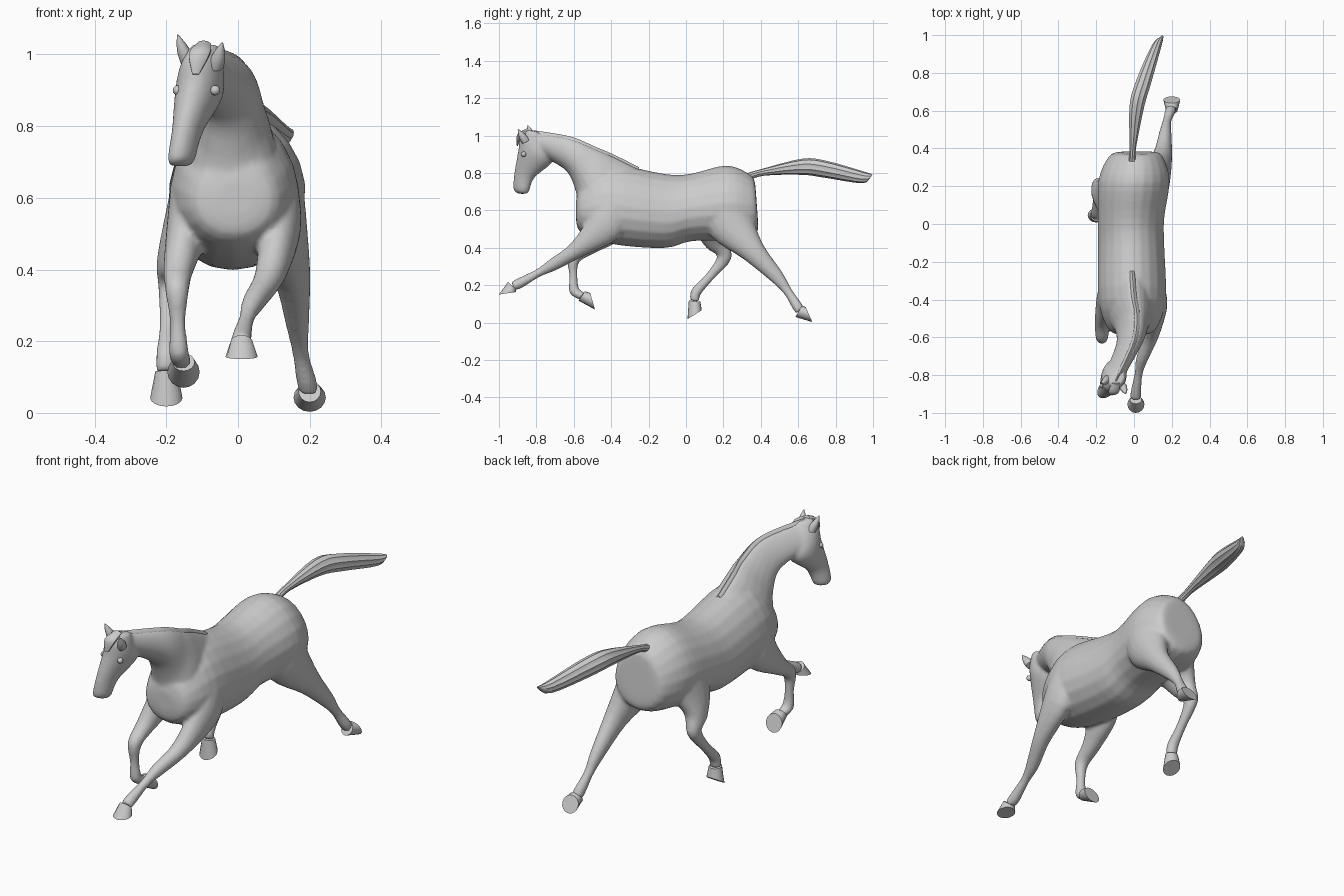
import bpy, bmesh
from math import cos, sin, pi, hypot
from mathutils import Vector

if "Cube" in bpy.data.objects:
    bpy.data.objects.remove(bpy.data.objects["Cube"])


def spline(rows, steps):
    """Smoothly interpolate section rows (Catmull-Rom)."""
    out, n = [], len(rows)
    for i in range(n - 1):
        p = [rows[max(0, min(n - 1, i + k))] for k in (-1, 0, 1, 2)]
        for s in range(steps):
            t = s / steps
            out.append([(2*b + (c-a)*t + (2*a-5*b+4*c-d)*t*t + (3*b-a-3*c+d)*t**3) / 2
                        for a, b, c, d in zip(*p)])
    return out + [list(rows[-1])]


def loft(name, rows, steps=4, sides=20, taper=0.0, groove=0.0):
    """Row = x, y, z of the upper point, y, z of the lower point, half width, x shift of the lower point."""
    bm = bmesh.new()
    rings = []
    for x, ya, za, yb, zb, w, dx in spline(rows, steps):
        a, b = Vector((x, ya, za)), Vector((x + dx, yb, zb))
        ring = []
        for k in range(sides):
            t = 2 * pi * k / sides
            side = Vector((w * sin(t) * (1 - taper * cos(t)), 0, 0))
            off = ((a - b) / 2 * cos(t) + side) * (1 - groove * (k % 2))
            ring.append(bm.verts.new((a + b) / 2 + off))
        rings.append(ring)
    for p, q in zip(rings, rings[1:]):
        for k in range(sides):
            j = (k + 1) % sides
            bm.faces.new((p[k], p[j], q[j], q[k]))
    bm.faces.new(rings[0])
    bm.faces.new(rings[-1])
    bmesh.ops.recalc_face_normals(bm, faces=bm.faces)
    me = bpy.data.meshes.new(name)
    bm.to_mesh(me)
    bm.free()
    ob = bpy.data.objects.new(name, me)
    bpy.context.collection.objects.link(ob)
    return ob


def shifted(rows, dx):
    return [(*r, dx) for r in rows]


def limb(name, path, depths, widths, **kw):
    """Tube along a path, with sections square to it in the side view."""
    rows = []
    for i, ((x, y, z), d, w) in enumerate(zip(path, depths, widths)):
        p, q = path[max(0, i - 1)], path[min(len(path) - 1, i + 1)]
        ty, tz = q[1] - p[1], q[2] - p[2]
        k = d / hypot(ty, tz)
        rows.append((x, y - tz * k, z + ty * k, y + tz * k, z - ty * k, w, 0))
    return loft(name, rows, **kw)


def select(obs):
    bpy.ops.object.select_all(action='DESELECT')
    for o in obs:
        o.select_set(True)
    bpy.context.view_layer.objects.active = obs[0]


# Torso from chest to rump
torso = loft("body", shifted([
    (-.01, -.588, .65, -.588, .55, .05), (-.01, -.555, .74, -.56, .48, .125),
    (-.01, -.40, .84, -.40, .42, .178), (-.015, -.10, .793, -.12, .398, .175),
    (-.015, .03, .797, .03, .435, .175), (0, .22, .84, .24, .44, .188),
    (.01, .35, .785, .37, .47, .14), (.02, .372, .72, .385, .54, .08)], 0), taper=.12)

# Neck, bending toward -x at the top
crest = [
    (-.01, -.25, .82, -.50, .47, .13, 0), (.0, -.38, .885, -.57, .60, .115, -.02),
    (.015, -.48, .928, -.592, .71, .085, -.045), (.0, -.62, .985, -.64, .81, .066, -.04),
    (-.095, -.83, 1.02, -.75, .88, .052, 0)]
neck = loft("neck", crest, steps=6, taper=.25)

# Head, poll to muzzle, turned a little
head = loft("head", shifted([
    (-.10, -.855, 1.03, -.79, 1.02, .04), (-.112, -.89, .985, -.74, .94, .06),
    (-.12, -.897, .92, -.715, .86, .066), (-.152, -.918, .80, -.81, .775, .042),
    (-.17, -.922, .71, -.84, .70, .036), (-.175, -.89, .688, -.86, .688, .018)], .022))

# Legs: one thickness rule for each pair, one path for each leg
fore = (.11, .097, .046, .034, .022, .028, .024), (.07, .06, .043, .033, .022, .028, .028)
hind = (.14, .125, .066, .039, .024, .028, .026), (.085, .088, .052, .032, .023, .028, .028)
legs = [
    limb("fore_leg_reaching", [(.10, -.38, .62), (.115, -.44, .51), (.09, -.59, .385), (.045, -.71, .31),
                               (.025, -.79, .265), (.01, -.89, .21), (.01, -.925, .195)], *fore),
    limb("fore_leg_folded", [(-.12, -.38, .62), (-.14, -.41, .51), (-.165, -.52, .405), (-.17, -.60, .34),
                             (-.168, -.602, .25), (-.165, -.597, .17), (-.158, -.555, .142)], *fore),
    limb("hind_leg_pushing", [(.095, .20, .66), (.105, .245, .52), (.15, .36, .38), (.166, .485, .245),
                              (.175, .545, .165), (.19, .59, .095), (.197, .61, .063)], *hind),
    limb("hind_leg_forward", [(-.095, .18, .66), (-.12, .15, .53), (-.175, .17, .42), (-.19, .203, .345),
                              (-.196, .125, .243), (-.2, .055, .165), (-.2, .046, .115)], *hind),
]

# Fuse the flesh into one skin
select([torso, neck, head] + legs)
bpy.ops.object.join()
fuse = torso.modifiers.new("fuse", 'REMESH')
fuse.mode = 'VOXEL'
fuse.voxel_size = .009
soften = torso.modifiers.new("soften", 'SMOOTH')
soften.iterations = 5
for m in ("fuse", "soften"):
    bpy.ops.object.modifier_apply(modifier=m)
bpy.ops.object.shade_smooth()

# Hooves: coronet ring to sole ring
details = []
for name, x, top, sole in (
    ("fore_hoof_reaching", .01, (-.952, .217, -.908, .178), (-1.0, .15, -.91, .163)),
    ("fore_hoof_folded", -.152, (-.575, .117, -.54, .167), (-.487, .07, -.512, .158)),
    ("hind_hoof_pushing", .2, (.585, .03, .62, .09), (.675, .003, .64, .083)),
    ("hind_hoof_forward", -.2, (.015, .118, .077, .112), (.008, .018, .084, .066))):
    details.append(loft(name, [(x, *top, .031, 0), (x, *sole, .045, 0)], steps=1, sides=16))

# Ears
for name, base, tip in (("ear_left", (-.138, -.82, .975), (-.168, -.846, 1.055)),
                        ("ear_right", (-.062, -.855, .965), (-.044, -.898, 1.033))):
    path = [Vector(base).lerp(Vector(tip), i / 3) for i in range(4)]
    size = (.022, .021, .014, .002)
    details.append(limb(name, path, size, size, sides=10, steps=2))

# Mane follows the crest of the neck; forelock falls between the ears
details.append(loft("mane", [(x, y, z + .01, y, z - .05, .018, 0) for x, y, z, *_ in crest],
                    steps=6, sides=10, groove=.08))
details.append(limb("forelock", [(-.096, -.84, 1.025), (-.108, -.888, 1.0), (-.118, -.903, .945)],
                    (.016, .015, .004), (.022, .03, .01), sides=10))

# Flowing tail
details.append(loft("tail", shifted([
    (-.01, .33, .80, .33, .755, .02), (-.006, .40, .82, .415, .785, .018),
    (.015, .62, .876, .62, .79, .041), (.05, .75, .865, .75, .773, .044),
    (.12, .95, .808, .94, .745, .027), (.15, .998, .792, .985, .775, .006)], 0), groove=.12))

# Eyes
for name, loc in (("eye_left", (-.168, -.855, .90)), ("eye_right", (-.064, -.868, .90))):
    bpy.ops.mesh.primitive_uv_sphere_add(segments=12, ring_count=8, radius=.014, location=loc)
    bpy.context.object.name = name
    details.append(bpy.context.object)

select(details)
bpy.ops.object.shade_smooth_by_angle(angle=.7)
